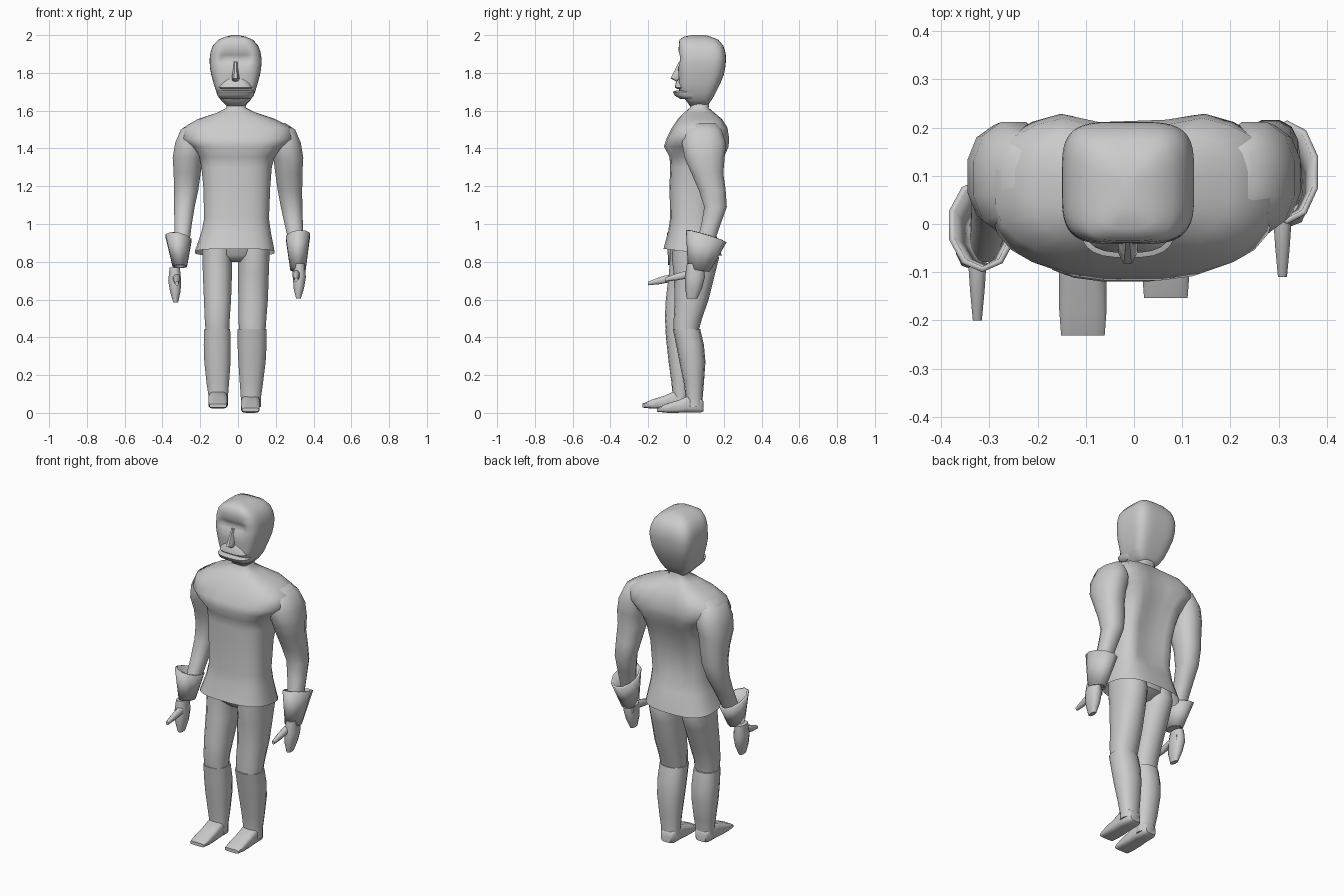
import bpy, bmesh, math

# Skin rings given by their bounds: (level, x0, x1, b0, b1, slope along x, slope along b)
# axis 'z': b is y, level is z.   axis 'y': b is z, level is y.
def loft(name, rings, n=16, power=2.3, axis='z', caps=(True, True), thick=0, tweak=None, angle=50):
    bm = bmesh.new()
    loops = []
    for r in rings:
        lv, x0, x1, b0, b1, sx, sb = (tuple(r) + (0, 0))[:7]
        loop = []
        for i in range(n):
            a = 2 * math.pi * (i + .5) / n
            c, s = math.cos(a), math.sin(a)
            u = math.copysign(abs(c) ** (2 / power), c) * (x1 - x0) / 2
            v = math.copysign(abs(s) ** (2 / power), s) * (b1 - b0) / 2
            x, b, l = (x0 + x1) / 2 + u, (b0 + b1) / 2 + v, lv + sx * u + sb * v
            loop.append(bm.verts.new((x, b, l) if axis == 'z' else (x, l, b)))
        loops.append(loop)
    for p, q in zip(loops, loops[1:]):
        for i in range(n):
            j = (i + 1) % n
            bm.faces.new((p[i], p[j], q[j], q[i]))
    if caps[0]:
        bm.faces.new(loops[0][::-1])
    if caps[1]:
        bm.faces.new(loops[-1])
    if tweak:
        for v in bm.verts:
            tweak(v.co)
    bmesh.ops.recalc_face_normals(bm, faces=bm.faces[:])
    me = bpy.data.meshes.new(name)
    bm.to_mesh(me)
    bm.free()
    ob = bpy.data.objects.new(name, me)
    bpy.context.collection.objects.link(ob)
    if thick:
        m = ob.modifiers.new("thickness", 'SOLIDIFY')
        m.thickness = thick
    bpy.ops.object.select_all(action='DESELECT')
    bpy.context.view_layer.objects.active = ob
    ob.select_set(True)
    bpy.ops.object.shade_smooth_by_angle(angle=math.radians(angle))
    return ob


def bump(d, r):
    return max(0, 1 - (d / r) ** 2)


# Torso with spine groove; the chest point only stands out in the middle
def spine(co):
    if co.y > .1 and .95 < co.z < 1.58:
        co.y -= .035 * bump(co.x + .01, .12)

loft("torso", [
    (.85, -.23, .195, -.12, .19, 0, -.12),
    (.955, -.195, .175, -.095, .16, 0, -.05),
    (1.03, -.18, .165, -.085, .15),
    (1.2, -.185, .172, -.088, .165),
    (1.30, -.195, .18, -.085, .195),
    (1.355, -.205, .195, -.088, .218),
    (1.41, -.25, .245, -.118, .235),
    (1.45, -.30, .295, -.105, .238),
    (1.51, -.29, .285, -.075, .228),
    (1.555, -.215, .20, -.045, .205),
    (1.59, -.11, .095, -.01, .15),
    (1.615, -.06, .042, .02, .12),
    (1.68, -.07, .05, .02, .13)], n=24, power=2.8, caps=(False, True), tweak=spine, angle=75)

# Head with small sunken eyes
def eyes(co):
    if co.y < .02:
        for ex in (-.063, .037):
            co.y += .018 * bump(math.hypot(co.x - ex, co.z - 1.875), .04)

loft("head", [
    (1.625, -.06, .035, .02, .11),
    (1.655, -.09, .065, .0, .135),
    (1.69, -.112, .088, -.035, .155),
    (1.74, -.128, .103, -.038, .18),
    (1.79, -.142, .117, -.04, .20),
    (1.83, -.149, .123, -.042, .208),
    (1.855, -.15, .125, -.04, .211),
    (1.875, -.15, .125, -.038, .212),
    (1.895, -.148, .122, -.04, .211),
    (1.915, -.144, .118, -.04, .207),
    (1.945, -.133, .106, -.038, .197),
    (1.975, -.105, .08, -.035, .172),
    (1.992, -.065, .04, -.01, .13),
    (2.0, -.03, .005, .03, .10)], n=48, power=4, tweak=eyes, angle=60)

# Nose, upper lip and lower lip with jaw
loft("nose", [
    (1.755, -.03, .004, -.055, .0),
    (1.77, -.035, .009, -.085, .0),
    (1.80, -.03, .004, -.07, .0),
    (1.86, -.023, -.003, -.038, .0)], n=8, power=2)
loft("upper_lip", [
    (1.715, -.105, .08, -.045, .10),
    (1.722, -.107, .082, -.06, .10),
    (1.745, -.095, .07, -.056, .10),
    (1.78, -.07, .045, -.035, .10)], n=24, power=3)
loft("lower_lip", [
    (1.662, -.095, .07, -.03, .08),
    (1.68, -.11, .085, -.06, .09),
    (1.70, -.113, .088, -.07, .09),
    (1.706, -.105, .08, -.055, .08)], n=24, power=3)

# Arms: shared shoulder, then each side takes its own pose
shoulder = [(1.535, .17, .25, .04, .16), (1.50, .16, .305, -.01, .19),
            (1.43, .165, .335, -.025, .215), (1.35, .185, .348, -.01, .208),
            (1.27, .195, .343, .025, .20)]

def flip(rings):
    return [(r[0], -r[2], -r[1]) + tuple(r[3:]) for r in rings]

loft("right_arm", shoulder + [
    (1.18, .208, .342, .065, .212), (1.09, .225, .342, .095, .218),
    (1.0, .245, .345, .08, .185), (.90, .268, .348, .055, .15), (.76, .285, .352, .025, .11)], n=12, angle=65)
loft("left_arm", flip(shoulder) + [
    (1.18, -.34, -.208, .045, .195), (1.09, -.34, -.228, .04, .17),
    (1.0, -.338, -.243, .01, .12), (.90, -.338, -.256, -.03, .065),
    (.78, -.342, -.275, -.08, .02)], n=12, angle=65)

# Flared open cuffs
loft("right_cuff", [(.935, .25, .385, .0, .215, .12, -.3), (.755, .275, .36, .01, .125, .0, -.15)],
     n=10, power=2, caps=(False, False), thick=.012)
loft("left_cuff", [(.925, -.387, -.243, -.10, .095, -.18, -.3), (.775, -.348, -.268, -.095, .025, .0, -.15)],
     n=10, power=2, caps=(False, False), thick=.012)

# Hands and thumbs
def hand(side, dx, dy, dz, s, tx):
    rings = [(.78, -.028, .028, -.045, .045), (.71, -.036, .036, -.055, .05),
             (.65, -.032, .026, -.055, .035), (.595, -.018, .008, -.045, .01)]
    loft(side + "_hand", [(z + dz, dx + min(a * s, b * s), dx + max(a * s, b * s), p + dy, q + dy)
                          for z, a, b, p, q in rings], n=10)
    thumb = [(-.16, -.010, .010, .685, .705), (-.10, -.016, .016, .69, .73),
             (-.045, -.02, .02, .70, .745), (.03, -.02, .02, .69, .755)]
    loft(side + "_thumb", [(y + dy, tx + a, tx + b, p + dz, q + dz)
                           for y, a, b, p, q in thumb], n=8, axis='y')

hand("right", .325, .05, .01, 1, .308)
hand("left", -.335, -.04, -.01, -1, -.325)

# Pelvis and legs, with boot tops stepping out below the knees
loft("pelvis", [(.80, -.06, .04, -.03, .10), (.835, -.15, .13, -.07, .15), (.95, -.17, .155, -.08, .14)], n=16)
loft("right_leg", [
    (.90, .0, .17, -.07, .15), (.82, .0, .168, -.075, .175), (.74, -.002, .165, -.065, .155),
    (.6, .0, .16, -.06, .12), (.5, .0, .152, -.065, .085), (.445, .004, .148, -.065, .07)], n=14)
loft("left_leg", [
    (.90, -.19, -.02, -.08, .14), (.82, -.19, -.03, -.085, .155), (.74, -.188, -.03, -.09, .125),
    (.6, -.182, -.035, -.107, .068), (.5, -.178, -.042, -.112, .03), (.445, -.174, -.045, -.107, .02)], n=14)
loft("right_boot", [
    (.445, -.003, .153, -.07, .075), (.36, -.004, .153, -.052, .095), (.27, .0, .148, -.035, .103),
    (.16, .008, .134, -.012, .095), (.075, .014, .122, .0, .088), (.03, .014, .122, .0, .09)], n=14)
loft("left_boot", [
    (.445, -.18, -.04, -.11, .03), (.36, -.183, -.037, -.102, .045), (.27, -.18, -.038, -.092, .045),
    (.16, -.168, -.046, -.077, .028), (.085, -.157, -.052, -.07, .012), (.04, -.157, -.052, -.07, .012)], n=14)

# Feet: flat wedge shoes running toe to heel
def foot(side, x, dy, dz):
    rings = [(-.153, -.046, .046, .006, .026), (-.10, -.05, .05, .0, .05), (-.04, -.05, .05, .0, .068),
             (.01, -.05, .05, .002, .09), (.075, -.046, .046, .0, .085), (.093, -.032, .032, .008, .06)]
    loft(side + "_foot", [(y + dy, x + a, x + b, p + dz, q + dz) for y, a, b, p, q in rings],
         n=12, power=4, axis='y')

foot("right", .066, .0, .0)
foot("left", -.106, -.078, .022)
